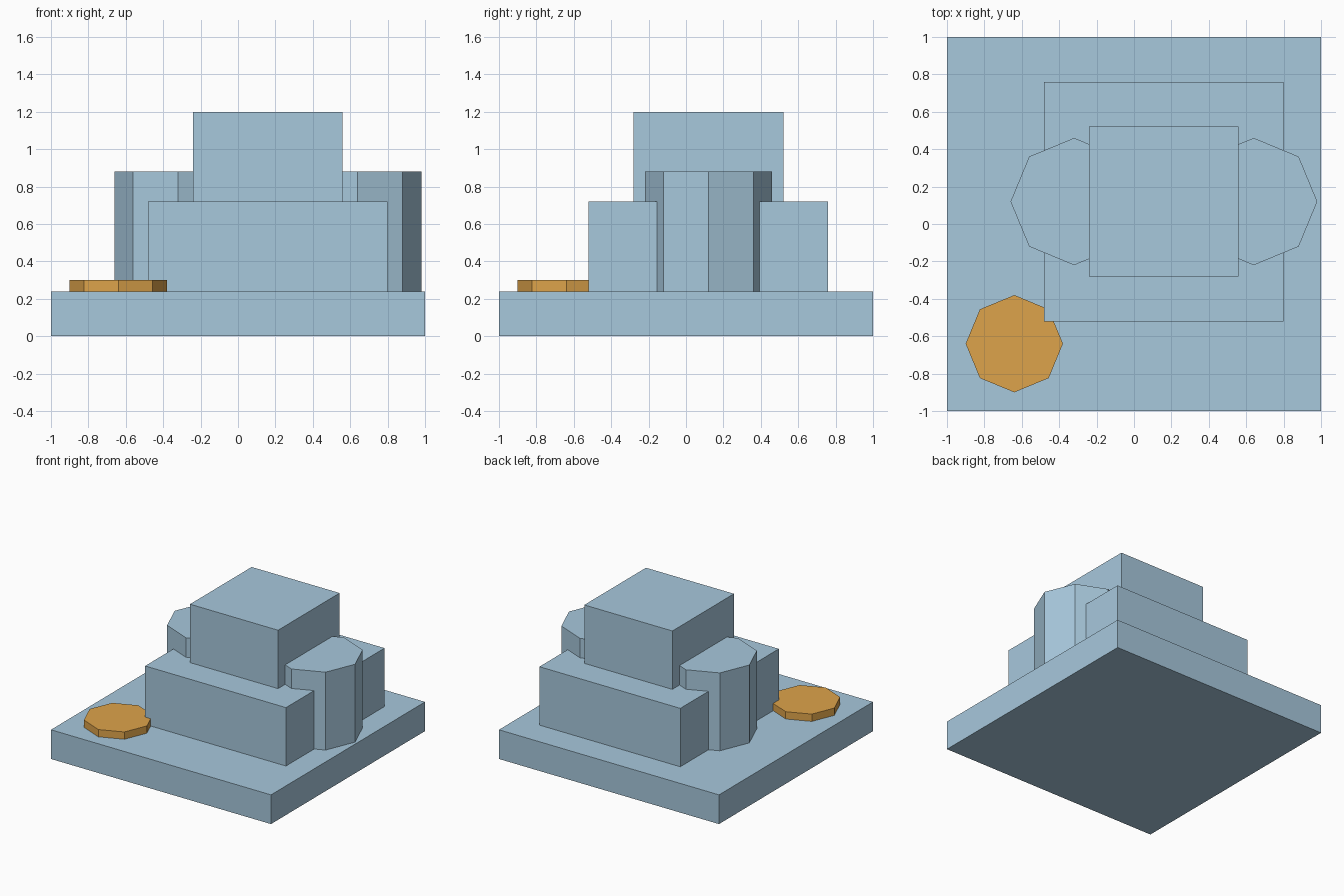
import bpy
import math

if "Cube" in bpy.data.objects:
    bpy.data.objects.remove(bpy.data.objects["Cube"])


def material(name, color):
    mat = bpy.data.materials.new(name)
    mat.diffuse_color = color
    mat.use_nodes = True
    mat.node_tree.nodes["Principled BSDF"].inputs["Base Color"].default_value = mat.diffuse_color
    return mat


pale_blue = material("pale_blue", (0.39, 0.58, 0.72, 1))
orange = material("orange", (0.73, 0.37, 0.07, 1))


def finish(name, mat):
    obj = bpy.context.object
    obj.name = name
    bpy.ops.object.transform_apply(location=False, rotation=False, scale=True)
    obj.data.materials.append(mat)
    return obj


def block(name, center, width, z0, z1, mat):
    """Square block between two heights."""
    bpy.ops.mesh.primitive_cube_add(size=1, location=(*center, (z0 + z1) / 2))
    bpy.context.object.scale = (width, width, z1 - z0)
    return finish(name, mat)


def octagon(name, center, radius, z0, z1, mat):
    """Eight-sided prism with corners on the axes."""
    bpy.ops.mesh.primitive_cylinder_add(
        vertices=8, radius=radius, depth=z1 - z0,
        location=(*center, (z0 + z1) / 2))
    return finish(name, mat)


# Stepped square blocks
block("base_slab", (0, 0), 2.0, 0, 0.24, pale_blue)
block("lower_block", (0.16, 0.12), 1.28, 0.24, 0.72, pale_blue)
block("upper_block", (0.16, 0.12), 0.80, 0.72, 1.20, pale_blue)

# Side towers, mirrored about the block centre
for label, side in (("left", -1), ("right", 1)):
    octagon(label + "_tower", (0.16 + side * 0.48, 0.12), 0.34, 0.24, 0.88, pale_blue)

# Flat disc on the front left corner
octagon("corner_disc", (-0.64, -0.64), 0.26, 0.24, 0.30, orange)
